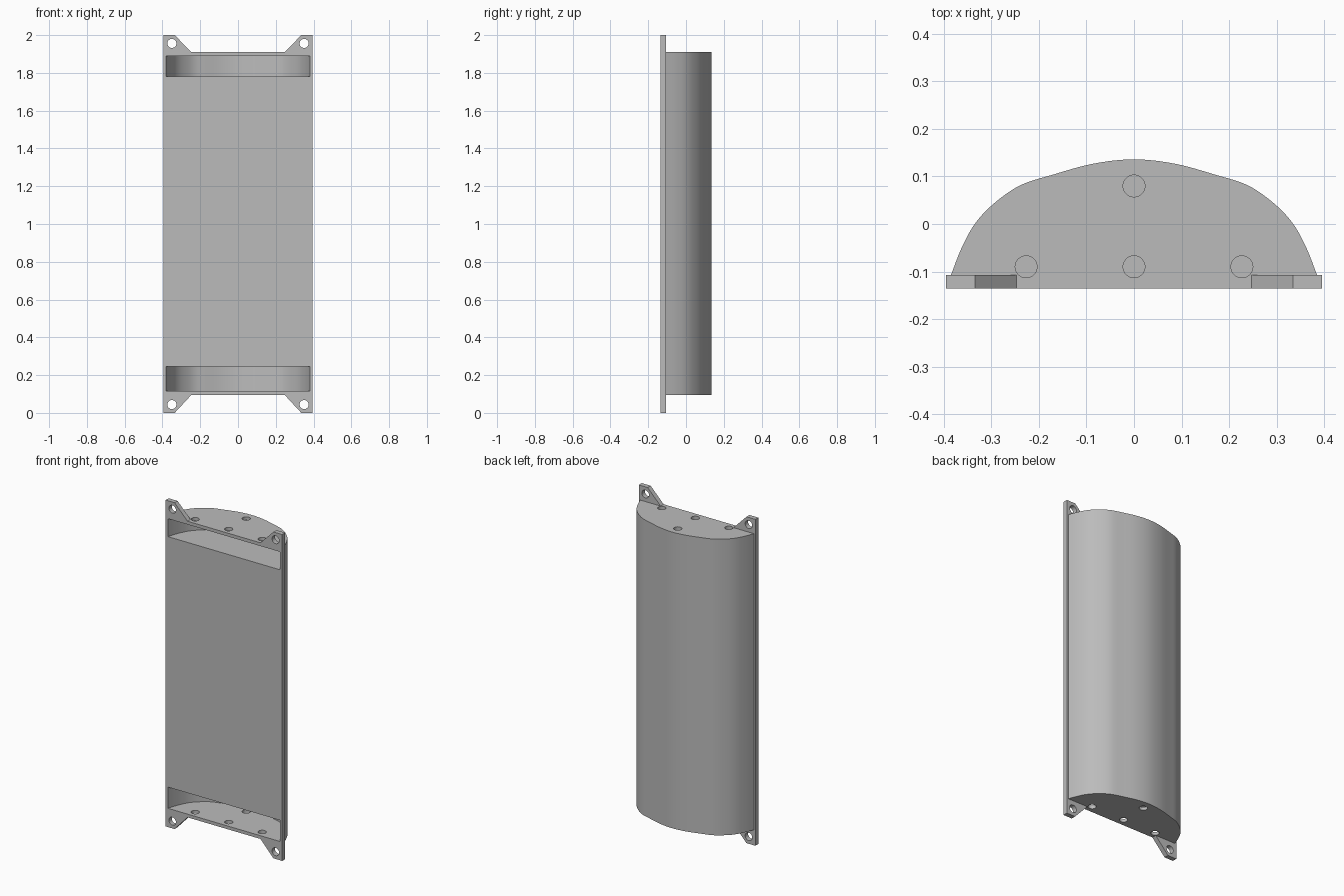
import bpy
import bmesh
import math
from mathutils import Vector, Matrix

if "Cube" in bpy.data.objects:
    bpy.data.objects.remove(bpy.data.objects["Cube"], do_unlink=True)

FRONT, SHOULDER, BACK = -0.136, -0.107, 0.136
BOTTOM, TOP, HEIGHT = 0.095, 1.91, 2.0
HALF = 0.395
SHELL = 0.012

grey = bpy.data.materials.new("plain grey")
grey.use_nodes = True
grey.diffuse_color = (0.5, 0.5, 0.5, 1)
grey.node_tree.nodes["Principled BSDF"].inputs["Base Color"].default_value = (0.5, 0.5, 0.5, 1)


def prism(name, outline, direction):
    """Extrude a closed outline of 3D points along a direction."""
    bm = bmesh.new()
    face = bm.faces.new([bm.verts.new(p) for p in outline])
    grown = bmesh.ops.extrude_face_region(bm, geom=[face])
    moved = [g for g in grown["geom"] if isinstance(g, bmesh.types.BMVert)]
    bmesh.ops.translate(bm, verts=moved, vec=direction)
    bmesh.ops.recalc_face_normals(bm, faces=bm.faces)
    mesh = bpy.data.meshes.new(name)
    bm.to_mesh(mesh)
    bm.free()
    mesh.materials.append(grey)
    obj = bpy.data.objects.new(name, mesh)
    bpy.context.collection.objects.link(obj)
    return obj


def disc(centre, radius, turn=Matrix.Identity(3)):
    angles = [math.tau * i / 32 for i in range(32)]
    return [Vector(centre) + turn @ Vector((radius * math.cos(a), radius * math.sin(a), 0))
            for a in angles]


def cut(target, cutter):
    """Subtract a cutter and discard it."""
    cutter.hide_render = True
    mod = target.modifiers.new("cut", "BOOLEAN")
    mod.operation = "DIFFERENCE"
    mod.solver = "EXACT"
    mod.object = cutter
    bpy.context.view_layer.objects.active = target
    bpy.ops.object.modifier_apply(modifier=mod.name)
    bpy.data.objects.remove(cutter, do_unlink=True)


def smooth_curve(keys, steps=6):
    """Catmull-Rom curve through the key points."""
    keys = [Vector(k) for k in keys]
    padded = [2 * keys[0] - keys[1]] + keys + [2 * keys[-1] - keys[-2]]
    points = []
    for a, b, c, d in zip(padded, padded[1:], padded[2:], padded[3:]):
        for i in range(steps):
            t = i / steps
            points.append(0.5 * (2 * b + (c - a) * t + (2 * a - 5 * b + 4 * c - d) * t ** 2
                                 + (3 * b - a - 3 * c + d) * t ** 3))
    return points + [keys[-1]]


# Rounded back, traced from the left shoulder over to the right one
half_keys = [(0.385, SHOULDER), (0.363, -0.051), (0.335, 0), (0.296, 0.042),
             (0.24, 0.081), (0.17, 0.104), (0.085, 0.127)]
keys = half_keys + [(0, BACK)] + [(-x, y) for x, y in reversed(half_keys)]
arc = smooth_curve(keys)

# Body with its flanged front plate as one extrusion
outline = [(-HALF, SHOULDER), (-HALF, FRONT), (HALF, FRONT), (HALF, SHOULDER)]
outline += [tuple(p) for p in arc]
body = prism("body", [(x, y, BOTTOM) for x, y in outline], (0, 0, TOP - BOTTOM))

# Slots behind the end caps leave a thin curved shell
inner = []
for before, p, after in zip(arc, arc[1:], arc[2:]):
    t = (after - before).normalized()
    inner.append(p + SHELL * Vector((-t.y, t.x)))
slot = [(-0.38, -0.2), (0.38, -0.2), (0.38, FRONT)] + [tuple(p) for p in inner] + [(-0.38, FRONT)]
for low, high in ((0.115, 0.245), (1.78, 1.89)):
    cut(body, prism("slot_cutter", [(x, y, low) for x, y in slot], (0, 0, high - low)))

# Round holes through both end caps
for x, y in ((-0.227, -0.09), (0, -0.09), (0.227, -0.09), (0, 0.08)):
    for z in (BOTTOM - 0.03, TOP - 0.04):
        cut(body, prism("hole_cutter", disc((x, y, z), 0.023), (0, 0, 0.07)))

# Four mounting ears, mirrored to each corner
upright = Matrix.Rotation(math.radians(90), 3, "X")
for side, side_name in ((1, "left"), (-1, "right")):
    for upper, end_name in ((True, "top"), (False, "bottom")):
        def level(z):
            return z if upper else HEIGHT - z
        shape = [(HALF, TOP), (HALF, HEIGHT), (0.335, HEIGHT), (0.247, TOP)]
        ear = prism(f"{end_name}_{side_name}_ear",
                    [(side * x, FRONT, level(z) if upper or z > TOP else BOTTOM)
                     for x, z in shape], (0, SHOULDER - FRONT, 0))
        cut(ear, prism("bolt_cutter", disc((side * 0.35, FRONT - 0.05, level(1.956)), 0.024, upright),
                       (0, 0.15, 0)))

# Smooth the curved walls and keep the edges crisp
for obj in bpy.context.collection.objects:
    obj.select_set(obj.type == "MESH")
bpy.context.view_layer.objects.active = body
bpy.ops.object.shade_smooth_by_angle(angle=math.radians(30))
